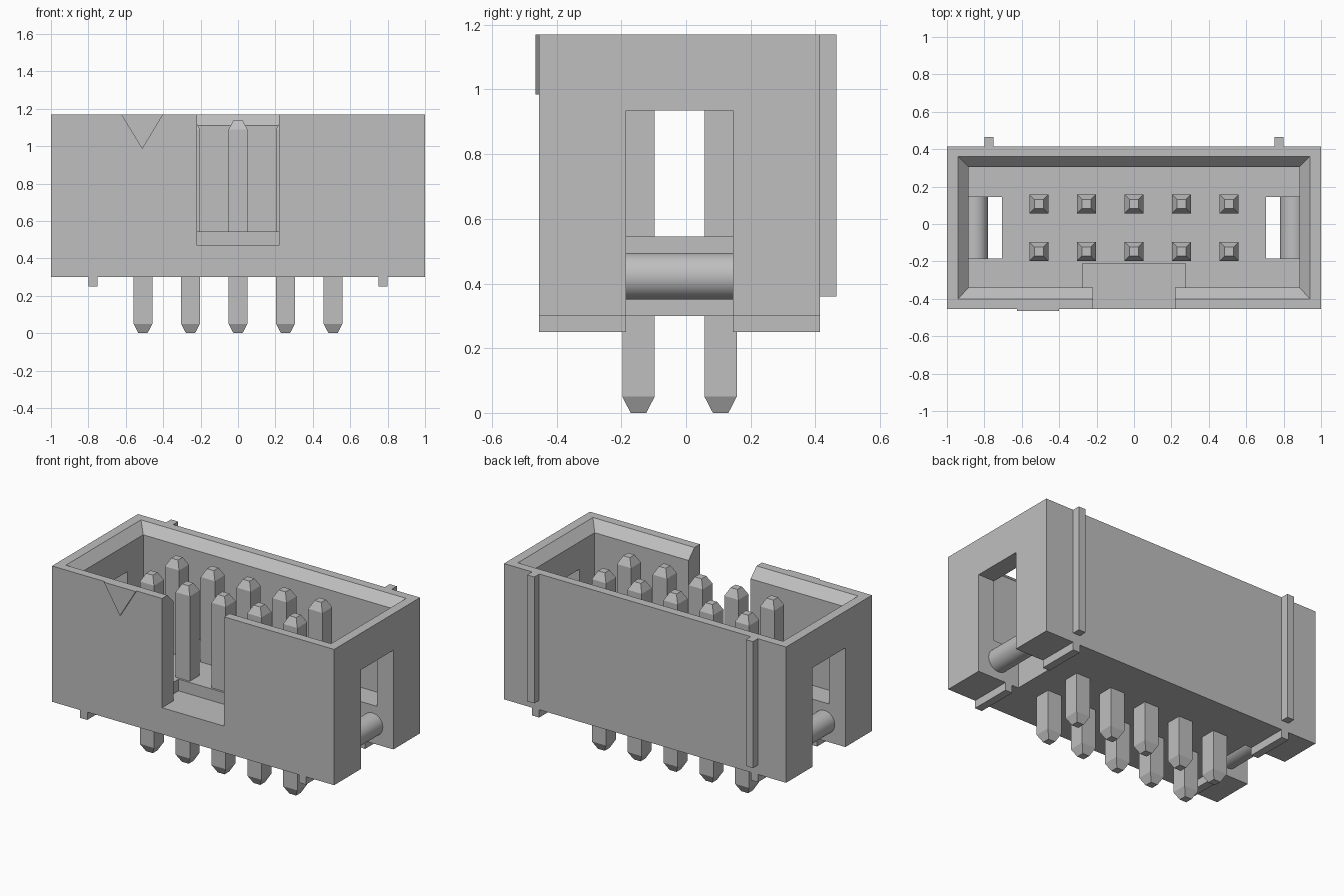
import bpy, bmesh
from math import radians

cube = bpy.data.objects.get("Cube")
if cube:
    bpy.data.objects.remove(cube, do_unlink=True)

GREY = (0.52, 0.52, 0.52, 1)
mat = bpy.data.materials.new("plain grey")
mat.use_nodes = True
mat.diffuse_color = GREY
mat.node_tree.nodes["Principled BSDF"].inputs["Base Color"].default_value = GREY


def finish(name, bm):
    bmesh.ops.recalc_face_normals(bm, faces=bm.faces)
    mesh = bpy.data.meshes.new(name)
    bm.to_mesh(mesh)
    bm.free()
    mesh.materials.append(mat)
    obj = bpy.data.objects.new(name, mesh)
    bpy.context.collection.objects.link(obj)
    return obj


def loft(name, rings):
    """Closed solid through equal-length rings of points."""
    bm = bmesh.new()
    loops = [[bm.verts.new(p) for p in ring] for ring in rings]
    for a, b in zip(loops, loops[1:]):
        for i in range(len(a)):
            j = (i + 1) % len(a)
            bm.faces.new((a[i], a[j], b[j], b[i]))
    bm.faces.new(loops[0][::-1])
    bm.faces.new(loops[-1])
    return finish(name, bm)


def rect(x0, x1, y0, y1, z):
    return [(x0, y0, z), (x1, y0, z), (x1, y1, z), (x0, y1, z)]


def box(name, x0, x1, y0, y1, z0, z1):
    return loft(name, [rect(x0, x1, y0, y1, z) for z in (z0, z1)])


def cut(target, cutter):
    cutter.hide_render = True
    mod = target.modifiers.new("cut", 'BOOLEAN')
    mod.operation, mod.solver, mod.object = 'DIFFERENCE', 'EXACT', cutter
    bpy.context.view_layer.objects.active = target
    bpy.ops.object.modifier_apply(modifier=mod.name)
    bpy.data.objects.remove(cutter, do_unlink=True)


FRONT, BACK, BASE, FLOOR, TOP = -0.455, 0.415, 0.30, 0.545, 1.17
SLOT = (-0.185, 0.145)

# Shrouded housing with a chamfered cavity
housing = box("housing", -1, 1, FRONT, BACK, BASE, TOP)
inner, outer = (-0.885, 0.885, -0.34, 0.305), (-0.94, 0.94, -0.40, 0.36)
cut(housing, loft("cavity_cutter", [
    rect(*inner, FLOOR), rect(*inner, 1.11), rect(*outer, TOP), rect(*outer, 1.3)]))

# Key notch in the front wall and the wider recess in the floor behind it
cut(housing, box("notch_cutter", -0.22, 0.22, -0.6, -0.30, 0.47, 1.3))
cut(housing, box("recess_cutter", -0.275, 0.275, -0.34, -0.21, 0.47, 0.7))

# End windows, open at the bottom and through the floor, with a round bar each
for side, s in (("right", -1), ("left", 1)):
    x0, x1 = sorted((0.705 * s, 1.1 * s))
    cut(housing, box("floor_slot_cutter", x0, x1, *SLOT, 0.1, 0.7))
    x0, x1 = sorted((0.80 * s, 1.1 * s))
    cut(housing, box("window_cutter", x0, x1, *SLOT, 0.6, 0.935))

    bpy.ops.mesh.primitive_cylinder_add(
        vertices=48, radius=0.0725, depth=SLOT[1] - SLOT[0],
        location=(0.8525 * s, sum(SLOT) / 2, 0.4225), rotation=(radians(90), 0, 0))
    bar = bpy.context.object
    bar.name = side + "_latch_bar"
    bar.data.materials.append(mat)
    bpy.ops.object.shade_smooth_by_angle(angle=radians(35))

    # Standoff feet and back rib
    x0, x1 = sorted((0.75 * s, 0.80 * s))
    box(side + "_front_foot", x0, x1, FRONT, SLOT[0], 0.25, BASE)
    box(side + "_back_foot", x0, x1, SLOT[1], BACK, 0.25, BASE)
    box(side + "_back_rib", x0, x1, BACK, 0.465, 0.36, TOP)

# Raised triangular marker for the first pin
loft("first_pin_marker", [
    [(-0.625, y, TOP), (-0.40, y, TOP), (-0.512, y, 0.985)] for y in (-0.465, FRONT)])

# Two rows of square pins with tapered ends
for row, y in (("front", -0.147), ("back", 0.107)):
    for i in range(5):
        x = (i - 2) * 0.254
        loft(f"{row}_pin_{i + 1}", [
            rect(x - h, x + h, y - h, y + h, z)
            for h, z in ((0.024, 0), (0.05, 0.05), (0.05, 1.09), (0.024, 1.14))])
